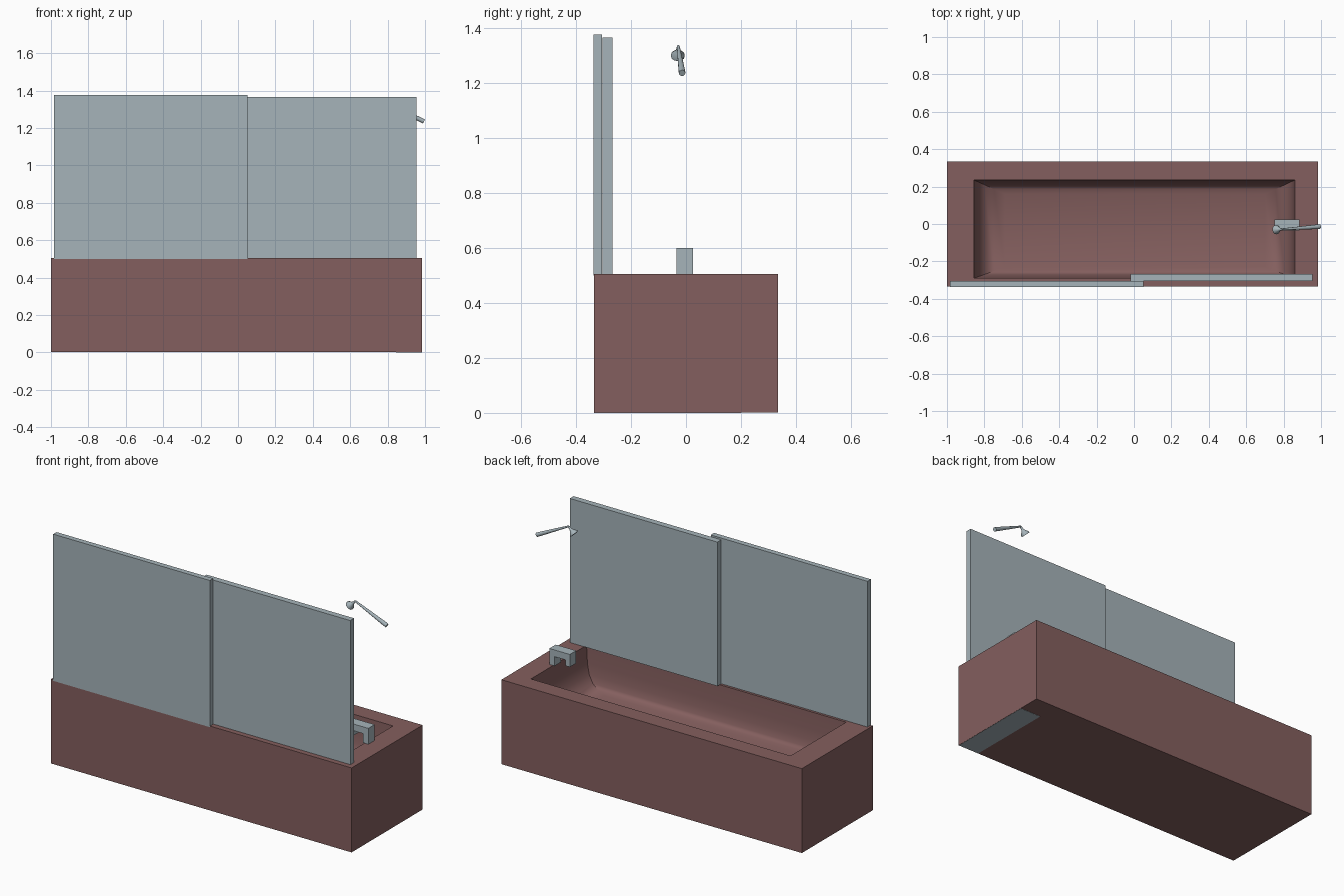
import bpy
import bmesh
import math
from mathutils import Vector

cube = bpy.data.objects.get("Cube")
if cube:
    bpy.data.objects.remove(cube, do_unlink=True)


def make_material(name, rgb):
    mat = bpy.data.materials.new(name)
    mat.use_nodes = True
    color = (*rgb, 1.0)
    mat.diffuse_color = color
    mat.node_tree.nodes["Principled BSDF"].inputs["Base Color"].default_value = color
    return mat


ENAMEL = make_material("dusty_rose_enamel", (0.231, 0.114, 0.112))
GLASS = make_material("pale_blue_grey", (0.381, 0.456, 0.491))


def finish(bm, name, mat, smooth_angle=None):
    bmesh.ops.recalc_face_normals(bm, faces=bm.faces)
    mesh = bpy.data.meshes.new(name)
    bm.to_mesh(mesh)
    bm.free()
    obj = bpy.data.objects.new(name, mesh)
    bpy.context.collection.objects.link(obj)
    mesh.materials.append(mat)
    if smooth_angle:
        bpy.ops.object.select_all(action="DESELECT")
        obj.select_set(True)
        bpy.context.view_layer.objects.active = obj
        bpy.ops.object.shade_smooth_by_angle(angle=math.radians(smooth_angle))
    return obj


def box(name, mat, x, y, z):
    bm = bmesh.new()
    bmesh.ops.create_cube(bm, size=1)
    for v in bm.verts:
        v.co = [lo + (c + 0.5) * (hi - lo) for c, (lo, hi) in zip(v.co, (x, y, z))]
    return finish(bm, name, mat)


def prism(name, mat, outline, y):
    """Extrude an x-z outline along y."""
    bm = bmesh.new()
    face = bm.faces.new([bm.verts.new((px, y[0], pz)) for px, pz in outline])
    moved = bmesh.ops.extrude_face_region(bm, geom=[face])["geom"]
    verts = [g for g in moved if isinstance(g, bmesh.types.BMVert)]
    bmesh.ops.translate(bm, verts=verts, vec=(0, y[1] - y[0], 0))
    return finish(bm, name, mat)


def lathe(name, mat, start, end, profile, sides):
    """Stack rings (fraction, radius) along the line from start to end."""
    start, end = Vector(start), Vector(end)
    turn = (end - start).to_track_quat("Z", "Y")
    bm = bmesh.new()
    rings = []
    for t, radius in profile:
        center = start.lerp(end, t)
        angles = [2 * math.pi * i / sides for i in range(sides)]
        rings.append([bm.verts.new(center + turn @ Vector(
            (radius * math.cos(a), radius * math.sin(a), 0))) for a in angles])
    join_rings(bm, rings)
    return finish(bm, name, mat, 40)


def join_rings(bm, rings):
    for a, b in zip(rings, rings[1:]):
        for i in range(len(a)):
            j = (i + 1) % len(a)
            bm.faces.new((a[i], a[j], b[j], b[i]))
    bm.faces.new(rings[0])
    bm.faces.new(rings[-1])


# Tub: outer block, flat rim and a basin that curves into its floor
RIM = 0.505
OUTER = (-1.0, 0.985, -0.335, 0.335)
OPENING = (-0.855, 0.86, -0.29, 0.235)
FLOOR = (-0.69, 0.70, -0.23, 0.16)
BASIN = [(0, RIM), (0.05, 0.40), (0.15, 0.34), (0.35, 0.30), (0.65, 0.28), (1, 0.27)]

bm = bmesh.new()
levels = [(OUTER, 0.001), (OUTER, RIM)]
for t, z in BASIN:
    levels.append(([a + t * (b - a) for a, b in zip(OPENING, FLOOR)], z))
tub_rings = []
for (x0, x1, y0, y1), z in levels:
    corners = ((x0, y0), (x1, y0), (x1, y1), (x0, y1))
    tub_rings.append([bm.verts.new((x, y, z)) for x, y in corners])
join_rings(bm, tub_rings)
finish(bm, "bathtub", ENAMEL, 40)

# Access plate under the tap end
box("underside_plate", GLASS, (0.845, 0.984), (-0.334, 0.20), (0, 0.004))

# Two overlapping sliding screens
box("front_screen", GLASS, (-0.985, 0.05), (-0.337, -0.305), (0.499, 1.375))
box("rear_screen", GLASS, (-0.02, 0.955), (-0.304, -0.268), (RIM, 1.365))

# Tap: bridge with a rear leg on the rim and a shorter spout
prism("tap", GLASS, [
    (0.885, RIM), (0.885, 0.60), (0.75, 0.60), (0.75, 0.525),
    (0.78, 0.525), (0.78, 0.56), (0.85, 0.56), (0.85, RIM)], (-0.035, 0.025))

# Shower: tapered arm, short neck and flared head
BEND = (0.795, -0.028, 1.333)
lathe("shower_arm", GLASS, (0.994, -0.014, 1.235), BEND,
      [(0, 0.012), (0.1, 0.012), (1, 0.005)], 12)
lathe("shower_head", GLASS, BEND, (0.758, -0.03, 1.296),
      [(0, 0.005), (0.35, 0.007), (0.55, 0.012), (0.85, 0.025), (1, 0.025)], 12)
